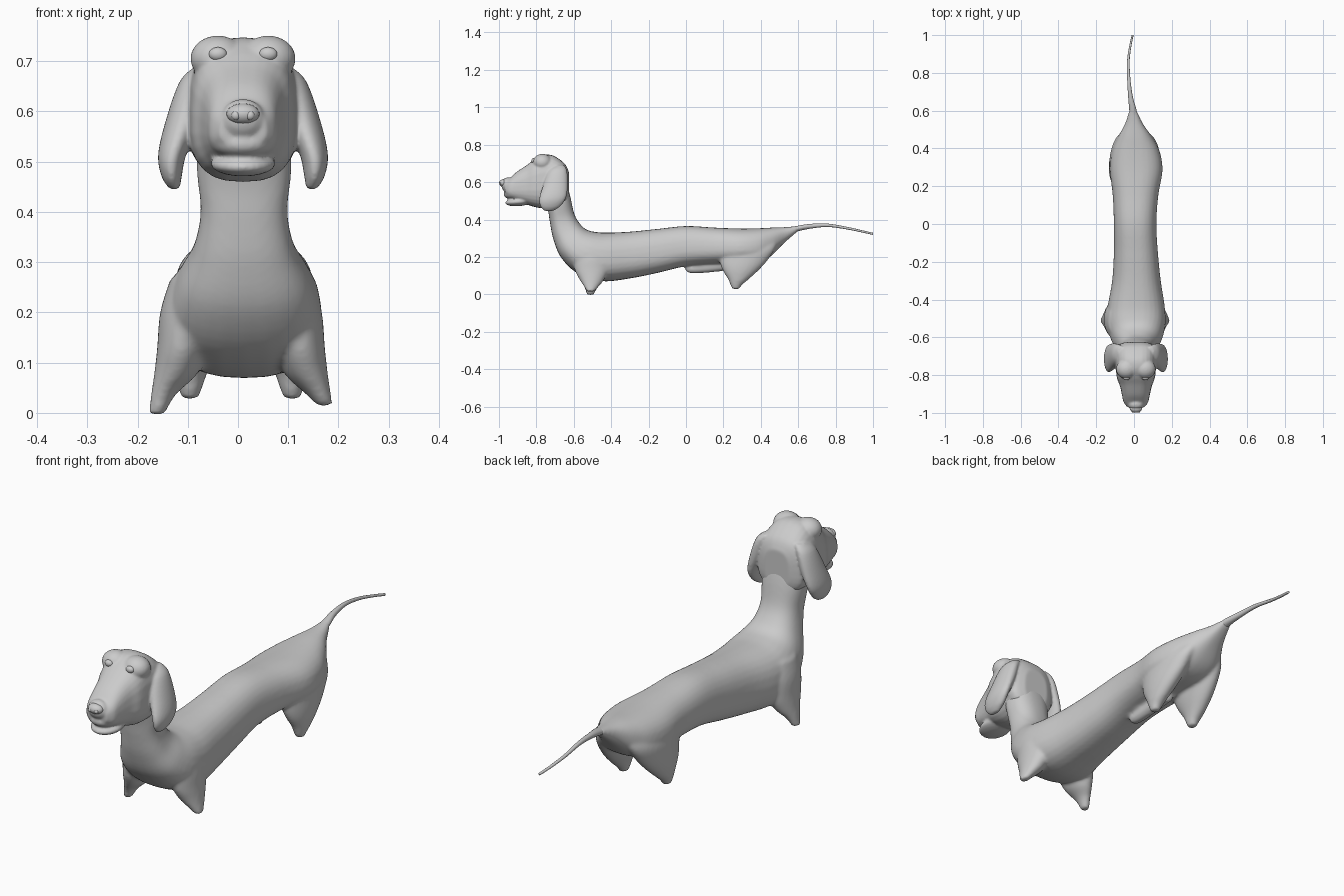
import bpy, bmesh, math

CX = 0.01  # the head and body sit slightly off centre


def spline(a, b, c, d, t):
    return [0.5 * (2 * q + (r - p) * t + (2 * p - 5 * q + 4 * r - s) * t * t
                   + (3 * q - p - 3 * r + s) * t ** 3) for p, q, r, s in zip(a, b, c, d)]


def loft(name, secs, n=28, steps=5, power=2.0, taper=0.0):
    """Skin rings; each section is y1, z1, y2, z2 (ring ends), half width, centre x."""
    rows = []
    for i in range(len(secs) - 1):
        a, d = secs[max(i - 1, 0)], secs[min(i + 2, len(secs) - 1)]
        rows += [spline(a, secs[i], secs[i + 1], d, k / steps) for k in range(steps)]
    rows.append(secs[-1])
    bm = bmesh.new()
    rings = []
    for y1, z1, y2, z2, w, cx in rows:
        ring = []
        for k in range(n):
            t = 2 * math.pi * k / n
            c, s = math.cos(t), math.sin(t)
            u = math.copysign(abs(c) ** (2 / power), c)
            v = math.copysign(abs(s) ** (2 / power), s) * (1 - taper * u)
            ring.append(bm.verts.new((cx + w * v, (y1 + y2) / 2 + u * (y1 - y2) / 2,
                                      (z1 + z2) / 2 + u * (z1 - z2) / 2)))
        rings.append(ring)
    for r, q in zip(rings, rings[1:]):
        for k in range(n):
            bm.faces.new((r[k], r[(k + 1) % n], q[(k + 1) % n], q[k]))
    bm.faces.new(rings[0])
    bm.faces.new(rings[-1])
    bmesh.ops.recalc_face_normals(bm, faces=bm.faces)
    return finish(name, bm)


def blob(name, loc, size, tilt=0):
    bm = bmesh.new()
    bmesh.ops.create_uvsphere(bm, u_segments=24, v_segments=16, radius=1)
    ob = finish(name, bm)
    ob.location, ob.scale, ob.rotation_euler = loc, size, (tilt, 0, 0)
    return ob


def finish(name, bm):
    me = bpy.data.meshes.new(name)
    bm.to_mesh(me)
    bm.free()
    for p in me.polygons:
        p.use_smooth = True
    ob = bpy.data.objects.new(name, me)
    bpy.context.collection.objects.link(ob)
    return ob


def fuse(parts, name, voxel, smooth):
    """Join parts into one blended skin."""
    bpy.ops.object.select_all(action='DESELECT')
    for p in parts:
        p.select_set(True)
    ob = bpy.context.view_layer.objects.active = parts[0]
    bpy.ops.object.join()
    ob.name = name
    m = ob.modifiers.new("blend", 'REMESH')
    m.mode, m.voxel_size, m.use_smooth_shade = 'VOXEL', voxel, True
    m = ob.modifiers.new("soften", 'SMOOTH')
    m.factor, m.iterations = 0.5, smooth


# neck, chest, trunk and rump
body = [loft("trunk", [
    (-.65, .64, -.77, .56, .09, .01), (-.62, .53, -.74, .46, .094, .012),
    (-.597, .43, -.727, .38, .086, .012), (-.565, .375, -.708, .29, .1, .012),
    (-.53, .345, -.667, .195, .131, .013), (-.48, .333, -.58, .112, .152, .012),
    (-.42, .33, -.45, .07, .15, .012), (-.3, .335, -.3, .085, .128, .013),
    (-.15, .35, -.15, .115, .116, .01), (0, .365, 0, .15, .112, .006),
    (.15, .357, .15, .162, .12, .008), (.28, .352, .28, .165, .138, .012),
    (.38, .353, .38, .17, .127, .01), (.46, .357, .45, .2, .094, .006),
    (.54, .36, .52, .27, .048, 0), (.61, .368, .595, .335, .02, -.006)], power=2.45, taper=.08)]

# stub legs, broad at the shoulder and thigh
for s in (-1, 1):
    x = .006
    lift = .014 if s > 0 else -.003
    body.append(loft("front_leg", [
        (-.61, .27, -.42, .27, .05, x + s * .09), (-.605, .2, -.41, .2, .052, x + s * .109),
        (-.595, .13, -.415, .13, .05, x + s * .117), (-.57, .08, -.44, .075, .043, x + s * .13),
        (-.545, .04, -.472, .035, .025, x + s * .154), (-.53, lift, -.493, lift, .016, x + s * .168)]))
    body.append(loft("back_leg", [
        (.17, .3, .5, .3, .05, x + s * .045), (.17, .24, .475, .24, .055, x + s * .075),
        (.178, .18, .435, .18, .053, x + s * .085), (.195, .13, .39, .13, .046, x + s * .093),
        (.225, .08, .335, .08, .033, x + s * .1), (.237, .05, .3, .05, .024, x + s * .101),
        (.248, .028, .285, .028, .017, x + s * .102)]))
# belly ridge
body.append(loft("belly_ridge", [
    (-.005, .15, -.002, .125, .014, CX), (.03, .165, .03, .112, .024, CX),
    (.12, .18, .12, .116, .027, CX), (.24, .2, .24, .13, .03, CX)]))
fuse(body, "dog_body", .0065, 12)

# head with brows, muzzle and jaw
head = [loft("skull", [
    (-.626, .655, -.626, .5, .06, CX), (-.65, .7, -.65, .475, .106, CX),
    (-.71, .742, -.71, .465, .11, CX), (-.765, .745, -.77, .46, .106, CX),
    (-.81, .722, -.82, .47, .1, CX), (-.85, .692, -.86, .484, .085, CX),
    (-.905, .655, -.91, .5, .073, CX), (-.94, .623, -.945, .515, .065, CX),
    (-.97, .598, -.968, .535, .046, CX)], power=2.7, taper=.05)]
for s in (-1, 1):
    head.append(blob("brow", (CX + s * .05, -.768, .705), (.055, .052, .046)))
    # hanging ears
    head.append(loft("ear", [
        (-.7, .69, -.65, .69, .02, CX + s * .075), (-.735, .66, -.636, .66, .03, CX + s * .096),
        (-.765, .58, -.632, .59, .034, CX + s * .119), (-.785, .51, -.64, .52, .028, CX + s * .141),
        (-.778, .468, -.67, .472, .02, CX + s * .142), (-.755, .445, -.71, .446, .01, CX + s * .136)]))
head.append(blob("upper_lip", (CX, -.91, .54), (.068, .065, .034), .1))
head.append(blob("lower_jaw", (CX, -.89, .496), (.065, .077, .024), .1))
head.append(blob("muzzle_tip", (CX, -.955, .585), (.044, .032, .04)))
fuse(head, "dog_head", .005, 6)

# eyes, nose and nostrils
for s in (-1, 1):
    blob("eye", (CX + s * .05, -.814, .714), (.018, .013, .014))
    blob("nostril", (CX + s * .014, -.992, .592), (.009, .007, .009))
blob("nose", (CX, -.974, .595), (.033, .025, .021))

# tail
loft("tail", [(.52, .352, .52, .31, .022, -.002), (.6, .367, .59, .335, .02, -.005),
              (.67, .377, .67, .352, .013, -.018), (.76, .378, .76, .36, .009, -.027),
              (.86, .361, .86, .347, .007, -.03), (.94, .343, .94, .331, .006, -.02),
              (1.0, .329, .999, .318, .005, -.007)], n=14)
